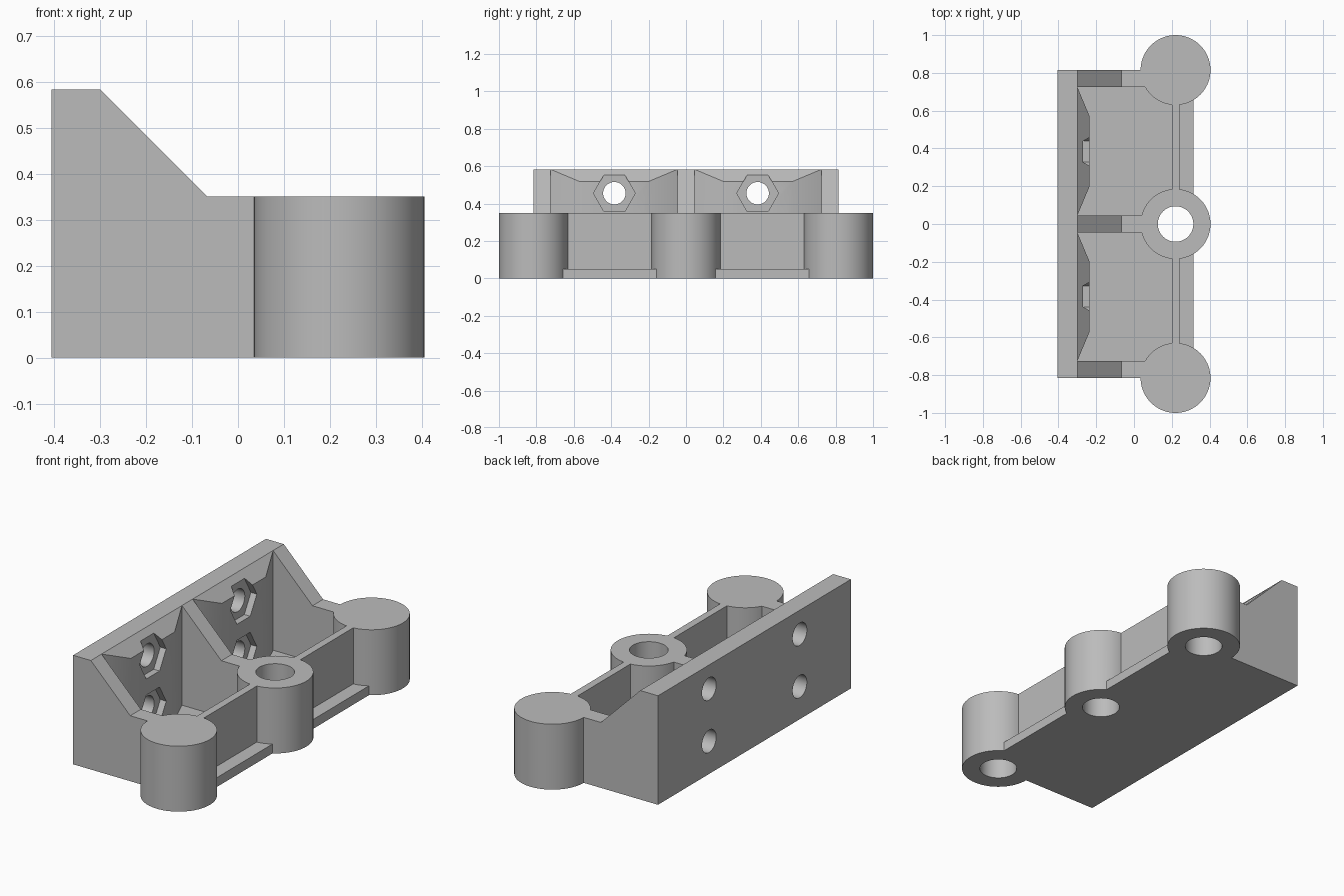
import bpy
import bmesh
from math import cos, sin, tau, radians

cube = bpy.data.objects.get("Cube")
if cube:
    bpy.data.objects.remove(cube, do_unlink=True)

grey = bpy.data.materials.new("light_grey")
grey.use_nodes = True
GREY = (0.5, 0.5, 0.5, 1)
grey.diffuse_color = GREY
grey.node_tree.nodes["Principled BSDF"].inputs["Base Color"].default_value = GREY

# Main dimensions
HALF = 0.815          # half length of the bracket
BACK = -0.405         # rear face of the back wall
WALL = -0.3           # inner face of the back wall
POST_X, POST_R, POST_H = 0.22, 0.185, 0.35
HOLE_R = 0.094
TOP = 0.583


def ring(a, b, r, n=72):
    return [(a + r * cos(tau * i / n), b + r * sin(tau * i / n)) for i in range(n)]


def rect(a0, b0, a1, b1):
    return [(a0, b0), (a1, b0), (a1, b1), (a0, b1)]


def prism(name, pts, axis, lo, hi, slope=None):
    """Extrude a 2D outline along an axis, optionally trimmed by a 45 degree plane."""
    place = {"x": lambda a, b, t: (t, a, b),
             "y": lambda a, b, t: (a, t, b),
             "z": lambda a, b, t: (a, b, t)}[axis]
    bm = bmesh.new()
    low = [bm.verts.new(place(a, b, lo)) for a, b in pts]
    high = [bm.verts.new(place(a, b, hi)) for a, b in pts]
    bm.faces.new(low)
    bm.faces.new(high)
    for i in range(len(pts)):
        j = (i + 1) % len(pts)
        bm.faces.new((low[i], low[j], high[j], high[i]))
    if slope:
        geom = bm.verts[:] + bm.edges[:] + bm.faces[:]
        bmesh.ops.bisect_plane(bm, geom=geom, dist=1e-5, plane_co=slope,
                               plane_no=(1, 0, 1), clear_outer=True)
        bmesh.ops.holes_fill(bm, edges=[e for e in bm.edges if e.is_boundary])
    bmesh.ops.recalc_face_normals(bm, faces=bm.faces)
    mesh = bpy.data.meshes.new(name)
    bm.to_mesh(mesh)
    bm.free()
    mesh.materials.append(grey)
    obj = bpy.data.objects.new(name, mesh)
    bpy.context.collection.objects.link(obj)
    return obj


def combine(base, part, operation):
    mod = base.modifiers.new(part.name, "BOOLEAN")
    mod.operation, mod.solver, mod.object = operation, "EXACT", part
    bpy.context.view_layer.objects.active = base
    bpy.ops.object.modifier_apply(modifier=mod.name)
    bpy.data.objects.remove(part, do_unlink=True)


# Base plate is the starting solid
bracket = prism("bracket", rect(BACK, -HALF, 0.315, HALF), "z", 0, 0.05)

parts = [prism("back_wall", rect(BACK, 0, WALL, TOP), "y", -HALF, HALF),
         prism("front_web", rect(0.2, 0, 0.24, POST_H), "y", -HALF, HALF)]

# Sloped gusset ribs
gusset = [(BACK, 0), (POST_X, 0), (POST_X, POST_H), (-0.067, POST_H),
          (WALL, TOP), (BACK, TOP)]
for lo, hi in ((-HALF, -0.725), (-0.045, 0.045), (0.725, HALF)):
    parts.append(prism("gusset", gusset, "y", lo, hi))

# Round posts
for y in (-HALF, 0, HALF):
    parts.append(prism("post", ring(POST_X, y, POST_R), "z", 0, POST_H))

# Tapered pads that thicken the wall around the nut pockets
for s in (-1, 1):
    pad = [(-0.35, s * 0.045), (WALL, s * 0.045), (-0.235, s * 0.2),
           (-0.235, s * 0.57), (WALL, s * 0.725), (-0.35, s * 0.725)]
    parts.append(prism("nut_pad", pad, "z", 0.02, TOP, slope=(WALL, 0, TOP)))

for part in parts:
    combine(bracket, part, "UNION")

# Post bores: through in the middle, blind from below at the ends
cuts = []
for y, depth in ((-HALF, 0.3), (0, 0.5), (HALF, 0.3)):
    cuts.append(prism("post_bore", ring(POST_X, y, HOLE_R), "z", -0.1, depth))

# Screw holes with hexagonal nut pockets
for y in (-0.383, 0.383):
    for z in (0.455, 0.175):
        cuts.append(prism("screw_hole", ring(y, z, 0.06, 48), "x", -0.5, -0.15))
        cuts.append(prism("nut_pocket", ring(y, z, 0.112, 6), "x", -0.27, -0.15))

for cut in cuts:
    combine(bracket, cut, "DIFFERENCE")

# Smooth round faces, crisp edges
bpy.ops.object.select_all(action="DESELECT")
bracket.select_set(True)
bpy.context.view_layer.objects.active = bracket
bpy.ops.object.shade_smooth_by_angle(angle=radians(25))
